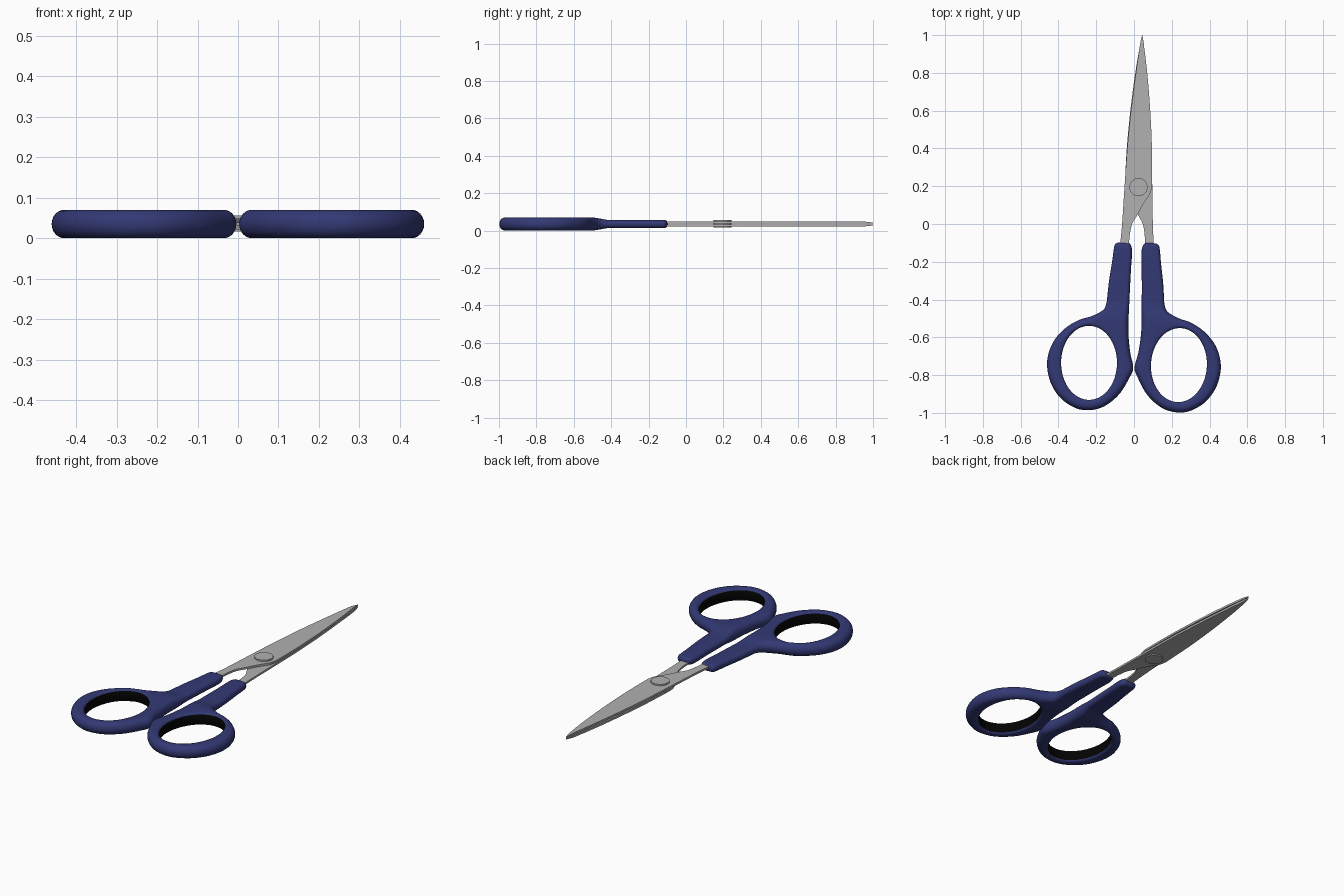
import bpy, bmesh, math
from mathutils import Matrix, Vector

if "Cube" in bpy.data.objects:
    bpy.data.objects.remove(bpy.data.objects["Cube"])

MID = 0.035                       # mid height of the scissors
# half-turn about the slightly tilted long axis swaps the two halves
T = Matrix.Translation((0, -0.738, MID))
FLIP = T @ Matrix.Rotation(math.pi, 4, Vector((0.025, 1, 0)).normalized()) @ T.inverted()


def spline(pts, n, closed=False):
    """Smooth curve through the points."""
    p = [Vector(q) for q in pts]
    m = len(p)
    at = (lambda i: p[i % m]) if closed else (lambda i: p[max(0, min(m - 1, i))])
    out = []
    for i in range(m if closed else m - 1):
        a, b, c, d = at(i - 1), at(i), at(i + 1), at(i + 2)
        for k in range(n):
            t = k / n
            out.append(0.5 * (2 * b + (c - a) * t + (2 * a - 5 * b + 4 * c - d) * t**2
                              + (3 * b - a - 3 * c + d) * t**3))
    return out if closed else out + [p[-1]]


def material(name, color):
    m = bpy.data.materials.new(name)
    m.diffuse_color = color
    m.use_nodes = True
    m.node_tree.nodes["Principled BSDF"].inputs["Base Color"].default_value = m.diffuse_color
    return m


def finish(bm, name, mats=(), angle=45):
    bmesh.ops.recalc_face_normals(bm, faces=bm.faces)
    me = bpy.data.meshes.new(name)
    bm.to_mesh(me)
    bm.free()
    for m in mats:
        me.materials.append(m)
    ob = bpy.data.objects.new(name, me)
    bpy.context.collection.objects.link(ob)
    me.polygons.foreach_set("use_smooth", [True] * len(me.polygons))
    me.set_sharp_from_angle(angle=math.radians(angle))
    return ob


def flipped_copy(ob, name):
    me = ob.data.copy()
    me.name = name
    me.transform(FLIP)
    bpy.context.collection.objects.link(bpy.data.objects.new(name, me))


def loft(bm, loops, mat=lambda i: 0):
    """Join closed loops of vertices with quads."""
    n = len(loops[0])
    for i, (a, b) in enumerate(zip(loops, loops[1:])):
        for j in range(n):
            k = (j + 1) % n
            bm.faces.new((a[j], a[k], b[k], b[j])).material_index = mat(i)


def half_height(y):
    t = max(0, min(1, (y + 0.51) / 0.11))
    return MID - 0.014 * t * t * (3 - 2 * t)


blue = material("blue_plastic", (0.033, 0.041, 0.178, 1))
dark = material("dark_lining", (0.001, 0.001, 0.001, 1))
steel = material("steel", (0.44, 0.44, 0.44, 1))

# handle outline: shank tip, outer side, ring, inner side
outline = spline([(-0.04, -0.098), (-0.08, -0.098), (-0.10, -0.108), (-0.108, -0.14),
                  (-0.116, -0.2), (-0.132, -0.3), (-0.14, -0.37), (-0.146, -0.418),
                  (-0.163, -0.455), (-0.222, -0.487), (-0.291, -0.508), (-0.365, -0.553),
                  (-0.429, -0.627), (-0.46, -0.727), (-0.444, -0.833), (-0.392, -0.918),
                  (-0.317, -0.971), (-0.243, -0.986), (-0.159, -0.966), (-0.079, -0.902),
                  (-0.026, -0.817), (-0.004, -0.76), (-0.021, -0.675), (-0.03, -0.56),
                  (-0.025, -0.42), (-0.016, -0.24), (-0.01, -0.145), (-0.02, -0.106)],
                 5, closed=True)
N = len(outline)
bm = bmesh.new()

# rounded outer rim
rim = []
for s in range(13):
    a = math.radians(-90 + 15 * s)
    loop = []
    for i, p in enumerate(outline):
        t = (outline[(i + 1) % N] - outline[i - 1]).normalized()
        inset = 0.031 * half_height(p.y) / MID * (1 - math.cos(a))
        q = p + Vector((-t.y, t.x)) * inset
        loop.append(bm.verts.new((q.x, q.y, MID * math.sin(a))))
    rim.append(loop)
loft(bm, rim)

# finger hole with softened edges and dark wall
hole = []
for grow, z in ((0.016, -1), (0.006, -0.93), (0, -0.75), (0, 0.75), (0.006, 0.93), (0.016, 1)):
    hole.append([bm.verts.new((-0.238 + (0.148 + grow) * math.cos(a),
                               -0.735 + (0.196 + grow) * math.sin(a), MID * z))
                 for a in (2 * math.pi * k / 72 for k in range(72))])
loft(bm, hole, lambda i: 1 if i == 2 else 0)

# top face between rim and hole, repeated on the bottom
edges = [bm.edges.get((lp[j - 1], lp[j])) for lp in (rim[-1], hole[-1]) for j in range(len(lp))]
below = dict(zip(rim[-1] + hole[-1], rim[0] + hole[0]))
filled = bmesh.ops.triangle_fill(bm, use_beauty=True, edges=edges, normal=(0, 0, 1))
for f in [g for g in filled["geom"] if isinstance(g, bmesh.types.BMFace)]:
    bm.faces.new([below[v] for v in reversed(f.verts)])

# slim the shank relative to the ring
for k in range(9):
    bmesh.ops.bisect_plane(bm, geom=bm.verts[:] + bm.edges[:] + bm.faces[:], dist=1e-5,
                           plane_co=(0, -0.51 + 0.01375 * k, 0), plane_no=(0, 1, 0))
for v in bm.verts:
    v.co.z = MID + v.co.z * half_height(v.co.y) / MID
handle = finish(bm, "left_handle", (blue, dark), 50)
flipped_copy(handle, "right_handle")

# blade: cutting edge, back edge, curved notch below the pivot
edge = spline([(-0.074, -0.17), (-0.072, -0.1), (-0.063, 0), (-0.05, 0.2), (-0.036, 0.4),
               (-0.016, 0.6), (0.01, 0.8), (0.032, 0.95), (0.0425, 1.0)], 4)
back = spline([(0.0445, 1.0), (0.052, 0.95), (0.07, 0.8), (0.086, 0.6), (0.095, 0.4),
               (0.096, 0.205)], 4)
notch = spline([(0.096, 0.205), (0.085, 0.16), (0.053, 0.112), (0.016, 0.045), (-0.01, 0),
                (-0.022, -0.055), (-0.026, -0.1), (-0.028, -0.17)], 4)[1:]
bm = bmesh.new()
shape = edge + back + notch
layers = [[bm.verts.new((p.x, p.y, z)) for p in shape] for z in (0.037, 0.048)]
loft(bm, layers)
bm.faces.new(layers[0])
bm.faces.new(layers[1])
# thin the outer face toward the point
bmesh.ops.bisect_plane(bm, geom=bm.verts[:] + bm.edges[:] + bm.faces[:], dist=1e-5,
                       plane_co=(0, 0.955, 0), plane_no=(0, 1, 0))
for v in bm.verts:
    if v.co.z > 0.04:
        v.co.z -= 0.12 * max(0, v.co.y - 0.955)
blade = finish(bm, "upper_blade", (steel,), 30)
flipped_copy(blade, "lower_blade")

# pivot screw
bm = bmesh.new()
bmesh.ops.create_cone(bm, cap_ends=True, segments=40, radius1=0.048, radius2=0.048, depth=0.04,
                      matrix=Matrix.Translation((0.024, 0.195, MID + 0.001)))
finish(bm, "pivot_screw", (steel,), 40)
